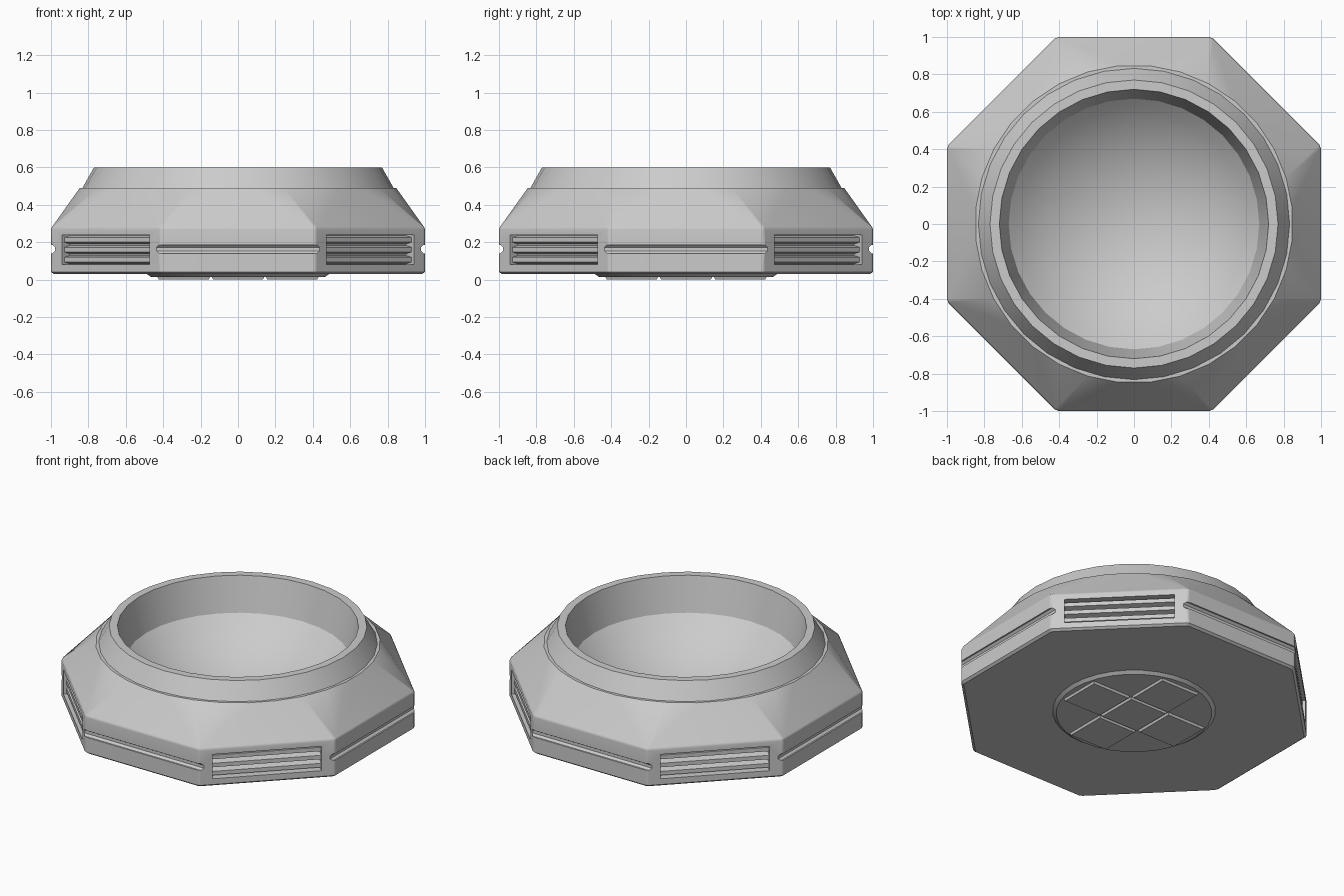
import bpy
import bmesh
from math import cos, sin, pi, tan, radians
from mathutils import Matrix

if "Cube" in bpy.data.objects:
    bpy.data.objects.remove(bpy.data.objects["Cube"], do_unlink=True)

SEGMENTS = 32
SIDES = [i * pi / 2 for i in range(4)]
DIAGONALS = [a + pi / 4 for a in SIDES]


def finish(bm, name):
    bmesh.ops.recalc_face_normals(bm, faces=bm.faces)
    mesh = bpy.data.meshes.new(name)
    bm.to_mesh(mesh)
    bm.free()
    obj = bpy.data.objects.new(name, mesh)
    bpy.context.collection.objects.link(obj)
    return obj


def smooth(obj, angle=28):
    bpy.ops.object.select_all(action='DESELECT')
    obj.select_set(True)
    bpy.context.view_layer.objects.active = obj
    bpy.ops.object.shade_smooth_by_angle(angle=radians(angle))


def add_hull(bm, points):
    verts = [bm.verts.new(p) for p in points]
    bmesh.ops.convex_hull(bm, input=verts)


def add_prism(bm, profile, half_length, angle):
    """Extrude a (distance from centre, height) profile along one side."""
    turn = Matrix.Rotation(angle, 3, 'Z')
    add_hull(bm, [turn @ Matrix.Translation((r, s, z)).translation
                  for r, z in profile for s in (-half_length, half_length)])


def circle(radius, z, offset=0.0):
    return [(radius * cos(2 * pi * (i + offset) / SEGMENTS),
             radius * sin(2 * pi * (i + offset) / SEGMENTS), z)
            for i in range(SEGMENTS)]


def octagon(apothem, z, chamfer=0.012):
    half = apothem * tan(pi / 8) - chamfer
    return [(apothem * cos(a) - s * sin(a), apothem * sin(a) + s * cos(a), z)
            for a in SIDES + DIAGONALS for s in (-half, half)]


def lathe(name, profile, segments):
    bm = bmesh.new()
    verts = [bm.verts.new((r, 0, z)) for r, z in profile]
    edges = [bm.edges.new(pair) for pair in zip(verts, verts[1:])]
    bmesh.ops.spin(bm, geom=verts + edges, cent=(0, 0, 0), axis=(0, 0, 1),
                   angle=2 * pi, steps=segments)
    bmesh.ops.remove_doubles(bm, verts=bm.verts, dist=0.0005)
    return finish(bm, name)


# Octagonal body blending into a round shoulder
bm = bmesh.new()
rings = [(0.985, 0.03), (1.0, 0.042), (1.0, 0.27), (0.993, 0.284)]
points = [p for apothem, z in rings for p in octagon(apothem, z)]
add_hull(bm, points + circle(0.85, 0.49, 0.5))
bmesh.ops.dissolve_limit(bm, angle_limit=radians(0.5),
                         verts=bm.verts, edges=bm.edges)
body = finish(bm, "octagonal_body")

# Cutter: side grooves, corner vent recesses and the bowl cavity
bm = bmesh.new()
groove = [(1.0 + 0.024 * cos(i * pi / 4 + pi / 8),
           0.163 + 0.024 * sin(i * pi / 4 + pi / 8)) for i in range(8)]
recess = [(0.94, 0.08), (0.94, 0.24), (1.05, 0.24), (1.05, 0.08)]
for a in SIDES:
    add_prism(bm, groove, 0.47, a)
for a in DIAGONALS:
    add_prism(bm, recess, 0.33, a)
add_hull(bm, circle(0.8, 0.07) + circle(0.8, 0.6))
cutter = finish(bm, "body_cutter")
cutter.hide_render = True

cut = body.modifiers.new("cut", 'BOOLEAN')
cut.operation = 'DIFFERENCE'
cut.solver = 'EXACT'
cut.object = cutter
bpy.context.view_layer.objects.active = body
bpy.ops.object.modifier_apply(modifier=cut.name)
bpy.data.objects.remove(cutter, do_unlink=True)
smooth(body)
body.modifiers.new("even_shading", 'WEIGHTED_NORMAL').keep_sharp = True

# Horizontal slats inside each corner vent
bm = bmesh.new()
for a in DIAGONALS:
    for i in range(3):
        z = 0.16 + (i - 1) * 0.053
        slat = [(0.935, z - 0.024), (0.935, z + 0.024),
                (0.982, z + 0.013), (0.982, z - 0.013)]
        add_prism(bm, slat, 0.33, a)
finish(bm, "vent_slats")

# Collar, rim, inner wall and concave dish in one turned profile
rim = [(0.835, 0.485), (0.77, 0.6), (0.72, 0.6), (0.67, 0.376)]
sphere_r = 0.67 / sin(pi / 4)
centre_z = 0.376 + 0.67
dish = [(sphere_r * sin(t), centre_z - sphere_r * cos(t))
        for t in [pi / 4 * (1 - i / 10) for i in range(1, 11)]]
bowl = lathe("collar_and_bowl", rim + dish, SEGMENTS)
smooth(bowl)

# Round foot under the body
foot = lathe("round_foot", [(0.49, 0.032), (0.465, 0.014), (0.0, 0.014)], SEGMENTS)
smooth(foot)

# Cross of five square pads under the foot
bm = bmesh.new()
pitch = 0.29
for x, y in [(0, 0), (1, 0), (-1, 0), (0, 1), (0, -1)]:
    add_hull(bm, [(x * pitch + sx * h, y * pitch + sy * h, z)
                  for h, z in ((0.141, 0.016), (0.134, 0.0))
                  for sx in (-1, 1) for sy in (-1, 1)])
finish(bm, "foot_pads")
